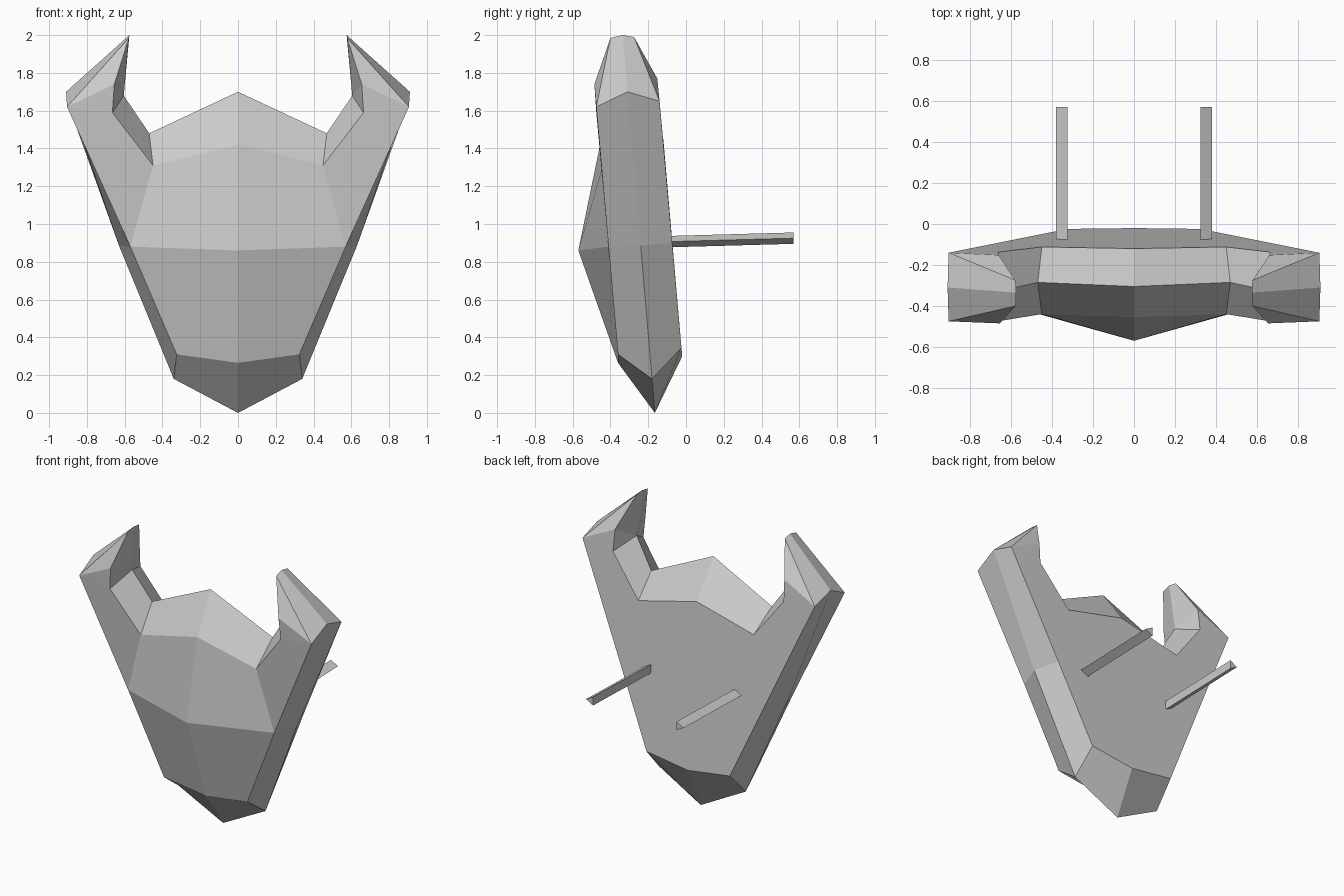
import bpy, bmesh

if "Cube" in bpy.data.objects:
    bpy.data.objects.remove(bpy.data.objects["Cube"])


def make_object(name, bm):
    bmesh.ops.recalc_face_normals(bm, faces=bm.faces[:])
    mesh = bpy.data.meshes.new(name)
    bm.to_mesh(mesh)
    bm.free()
    obj = bpy.data.objects.new(name, mesh)
    bpy.context.collection.objects.link(obj)
    mirror = obj.modifiers.new("Mirror", 'MIRROR')
    mirror.use_clip = True
    return obj


# Half outlines of the horned plate, from bottom centre round the horn to top centre
front = [(0, -.36, .265), (.325, -.36, .31), (.57, -.41, .88), (.905, -.475, 1.62),
         (.578, -.40, 1.985), (.655, -.485, 1.74), (.665, -.475, 1.59),
         (.45, -.44, 1.31), (0, -.455, 1.42)]
middle = [(0, -.165, 0), (.34, -.18, .18), (.63, -.24, .885), (.91, -.31, 1.70),
          (.575, -.335, 2.0), (.605, -.315, 1.68), (.605, -.315, 1.68),
          (.47, -.285, 1.48), (0, -.305, 1.70)]
back = [(0, -.02, .30), (.325, -.024, .345), (.57, -.073, .90), (.905, -.14, 1.65),
        (.578, -.275, 1.99), (.66, -.152, 1.77), (.665, -.137, 1.62),
        (.45, -.112, 1.34), (0, -.12, 1.45)]

# Horned plate: rim strips, ridged front and flat back
bm = bmesh.new()
f, m, b = [[bm.verts.new(p) for p in rail] for rail in (front, middle, back)]
crest = bm.verts.new((0, -.57, .86))
for a, c in ((f, m), (m, b)):
    for i in range(8):
        bm.faces.new((a[i], a[i + 1], c[i + 1], c[i]))
bm.faces.new((f[0], f[1], f[2], crest))
bm.faces.new((crest, f[2], f[7], f[8]))
bm.faces.new((f[2], f[3], f[6], f[7]))
for quad in ((0, 1, 2), (0, 2, 7, 8), (2, 3, 6, 7)):
    bm.faces.new([b[i] for i in quad])
for rail in (f, b):
    bm.faces.new((rail[3], rail[5], rail[6]))
    bm.faces.new((rail[3], rail[4], rail[5]))
bmesh.ops.remove_doubles(bm, verts=bm.verts[:], dist=.0005)
make_object("horned_plate", bm)

# Three-sided pegs on the back
bm = bmesh.new()
section = [(.325, .937), (.325, .877), (.38, .907)]
ends = [[bm.verts.new((x, y, z + dz)) for x, z in section]
        for y, dz in ((-.08, 0), (.57, .018))]
for end in ends:
    bm.faces.new(end)
for i in range(3):
    j = (i + 1) % 3
    bm.faces.new((ends[0][i], ends[0][j], ends[1][j], ends[1][i]))
make_object("back_pegs", bm)
